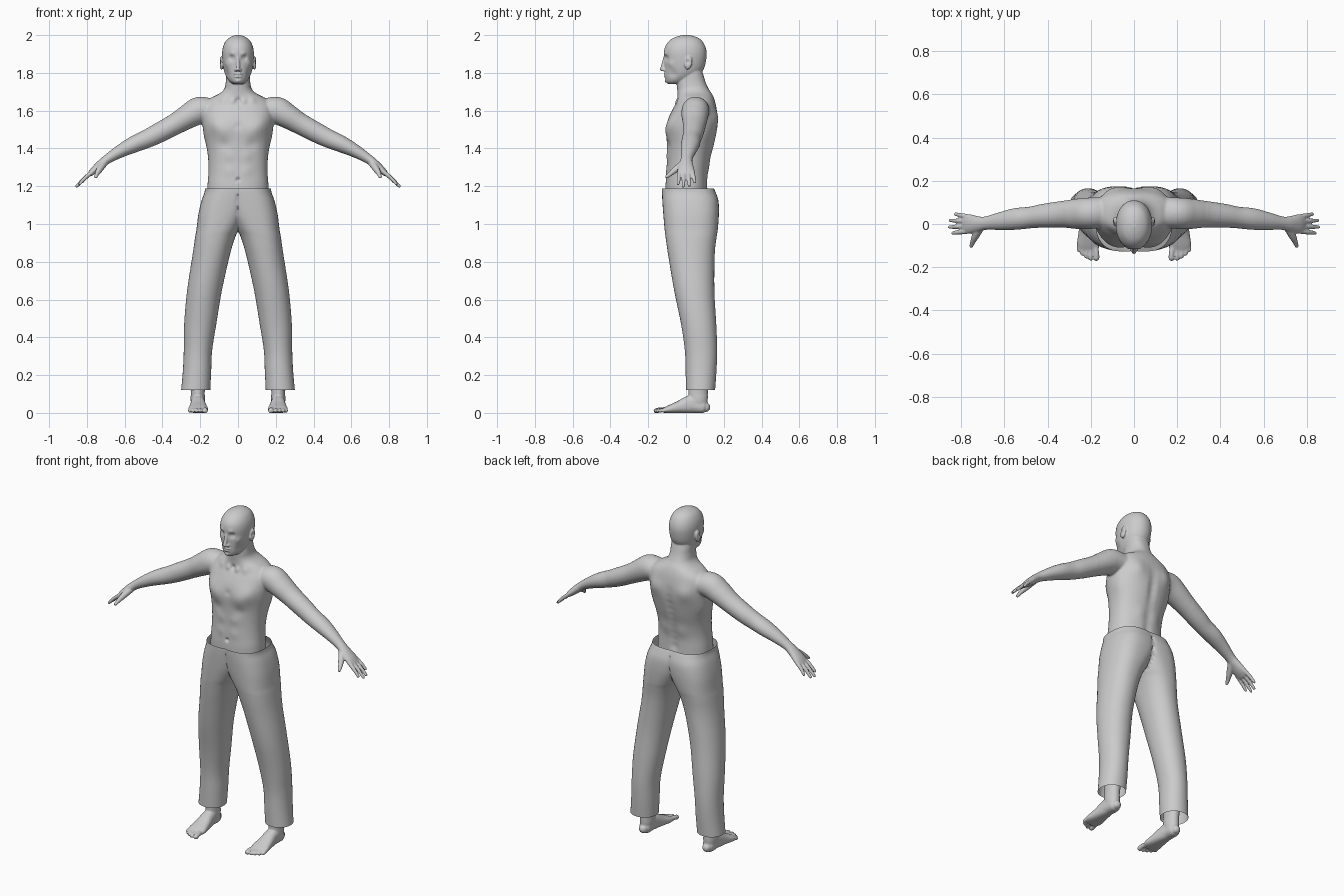
import bpy, bmesh, math
from mathutils import Vector, Matrix, kdtree

X, Y, Z = Vector((1, 0, 0)), Vector((0, 1, 0)), Vector((0, 0, 1))


def fine(rows, k=4):
    """Catmull-Rom interpolation between rows of numbers."""
    out = []
    for i in range(len(rows) - 1):
        a, b = rows[max(i - 1, 0)], rows[i]
        c, d = rows[i + 1], rows[min(i + 2, len(rows) - 1)]
        for j in range(k):
            t = j / k
            out.append([0.5 * (2*q + (r-p)*t + (2*p-5*q+4*r-s)*t*t + (3*q-p-3*r+s)*t**3)
                        for p, q, r, s in zip(a, b, c, d)])
    return out + [list(rows[-1])]


def ring(c, u, v, n=28, p=2.0):
    pts = []
    for i in range(n):
        a = 2 * math.pi * i / n
        co, si = math.cos(a), math.sin(a)
        pts.append(c + u * math.copysign(abs(co) ** (2/p), co) + v * math.copysign(abs(si) ** (2/p), si))
    return pts


def loft(bm, rings, caps=True):
    vs = [[bm.verts.new(p) for p in r] for r in rings]
    n = len(vs[0])
    for a, b in zip(vs, vs[1:]):
        for i in range(n):
            bm.faces.new((a[i], a[(i+1) % n], b[(i+1) % n], b[i]))
    if caps:
        bm.faces.new(vs[0][::-1])
        bm.faces.new(vs[-1])


def stack(bm, rows, p):
    """Horizontal rings: z, half width, front y, back y."""
    loft(bm, [ring(Vector((0, (f+b)/2, z)), X * w, Y * (b-f)/2, 36, p) for z, w, f, b in fine(rows)])


def limb(bm, rows, ref, s=1, k=4, p=2.0):
    """Tube through x, y, z, radius along ref, other radius; rounded end."""
    rows = fine(rows, k)
    pts = [Vector((r[0] * s, r[1], r[2])) for r in rows]
    rings = []
    for i, c in enumerate(pts):
        t = (pts[min(i+1, len(pts)-1)] - pts[max(i-1, 0)]).normalized()
        u = (ref - t * ref.dot(t)).normalized()
        v = t.cross(u)
        rings.append(ring(c, u * rows[i][3], v * rows[i][4], 24, p))
    ra, rb = rows[-1][3:5]
    for a in (0.5, 1.0, 1.35):
        rings.append(ring(c + t * min(ra, rb) * math.sin(a), u * ra * math.cos(a), v * rb * math.cos(a), 24, p))
    loft(bm, rings)


def ball(bm, c, r, tilt=0):
    m = Matrix.Translation(c) @ Matrix.Rotation(tilt, 4, 'X') @ Matrix.Diagonal((*r, 1))
    bmesh.ops.create_uvsphere(bm, u_segments=20, v_segments=12, radius=1, matrix=m)


def make(name, bm, voxel=0, smooth=3):
    bmesh.ops.recalc_face_normals(bm, faces=bm.faces)
    me = bpy.data.meshes.new(name)
    bm.to_mesh(me)
    bm.free()
    ob = bpy.data.objects.new(name, me)
    bpy.context.collection.objects.link(ob)
    bpy.context.view_layer.objects.active = ob
    if voxel:
        m = ob.modifiers.new("fuse", 'REMESH')
        m.mode, m.voxel_size = 'VOXEL', voxel
        bpy.ops.object.modifier_apply(modifier="fuse")
        m = ob.modifiers.new("soften", 'SMOOTH')
        m.factor, m.iterations = 0.5, smooth
        bpy.ops.object.modifier_apply(modifier="soften")
    ob.data.shade_smooth()
    return ob


def sculpt(bm, bumps):
    """Soft mirrored pushes: position, radius, displacement."""
    bm.verts.ensure_lookup_table()
    tree = kdtree.KDTree(len(bm.verts))
    for i, v in enumerate(bm.verts):
        tree.insert(v.co, i)
    tree.balance()
    for x, y, z, r, dx, dy, dz in bumps:
        for s in ((1, -1) if x else (1,)):
            for _, i, d in tree.find_range((x * s, y, z), 2.2 * r):
                bm.verts[i].co += Vector((dx * s, dy, dz)) * math.exp(-(d / r) ** 2)


# Torso and neck
bm = bmesh.new()
stack(bm, [(1.10, .163, -.108, .118), (1.20, .162, -.109, .115), (1.27, .157, -.104, .116),
           (1.34, .158, -.101, .128), (1.42, .168, -.101, .15), (1.50, .184, -.102, .166),
           (1.56, .19, -.092, .168), (1.61, .188, -.07, .162), (1.645, .17, -.05, .155),
           (1.672, .135, -.045, .146), (1.692, .096, -.045, .136), (1.715, .073, -.047, .12),
           (1.75, .065, -.048, .104), (1.79, .063, -.036, .092), (1.83, .06, -.03, .08)], 2.3)
# Head
stack(bm, [(1.741, .022, -.092, -.03), (1.752, .042, -.106, .015), (1.775, .06, -.111, .05),
           (1.80, .071, -.112, .08), (1.83, .078, -.113, .098), (1.87, .083, -.115, .107),
           (1.91, .084, -.117, .109), (1.945, .077, -.108, .1), (1.975, .06, -.083, .08),
           (1.992, .036, -.05, .05), (2.0, .012, -.016, .018)], 2.1)
# Nose, lips
limb(bm, [(0, -.108, 1.893, .008, .008), (0, -.116, 1.86, .009, .01), (0, -.124, 1.825, .012, .012)], X)
ball(bm, (0, -.127, 1.819), (.011, .012, .01))
ball(bm, (0, -.110, 1.794), (.024, .010, .006))
ball(bm, (0, -.109, 1.781), (.021, .010, .006))
for s in (1, -1):
    ball(bm, (.012 * s, -.117, 1.816), (.009, .011, .008))
    # Ear
    ball(bm, (.088 * s, .012, 1.853), (.010, .021, .036), -.2)
    # Arm and palm
    limb(bm, [(.12, .055, 1.602, .07, .055), (.20, .05, 1.602, .073, .073), (.26, .047, 1.572, .071, .066),
              (.33, .045, 1.53, .062, .057), (.42, .038, 1.482, .055, .053), (.48, .03, 1.452, .05, .049),
              (.55, .023, 1.422, .05, .044), (.62, .013, 1.387, .041, .035), (.685, .004, 1.348, .031, .026),
              (.72, 0, 1.321, .036, .024), (.76, 0, 1.286, .045, .02), (.782, .001, 1.266, .043, .014)], Y, s)
    # Fingers
    for y0, y1, x1, z1 in ((-.034, -.042, .838, 1.213), (-.011, -.014, .854, 1.2),
                           (.012, .017, .85, 1.203), (.034, .046, .826, 1.222)):
        limb(bm, [(.768, y0, 1.278, .0115, .0115), ((.775 + x1) / 2, (y0 + y1) / 2, (1.28 + z1) / 2, .0105, .0105),
                  (x1, y1, z1, .008, .008)], Y, s)
    # Thumb
    limb(bm, [(.71, -.012, 1.322, .02, .02), (.733, -.055, 1.288, .017, .017),
              (.745, -.08, 1.268, .0125, .0125), (.753, -.102, 1.25, .009, .009)], Z, s)
body = make("upper_body", bm, 0.0043)

# Anatomy details on the fused body
bm = bmesh.new()
bm.from_mesh(body.data)
joints = [v for v in bm.verts if abs(v.co.x) < .34 and v.co.z < 1.72]
for _ in range(14):
    bmesh.ops.smooth_vert(bm, verts=joints, factor=0.5, use_axis_x=True, use_axis_y=True, use_axis_z=True)
sculpt(bm, [(.085, -.095, 1.50, .055, 0, -.014, 0), (.13, -.07, 1.53, .045, 0, -.01, 0),
            (.075, -.10, 1.42, .03, 0, .005, 0), (0, -.105, 1.52, .018, 0, .004, 0),
            (.045, -.105, 1.36, .03, 0, -.004, 0), (.045, -.105, 1.28, .03, 0, -.004, 0),
            (0, -.11, 1.235, .010, 0, .013, 0), (.08, -.05, 1.655, .02, 0, -.007, .004),
            (.03, -.05, 1.65, .016, 0, -.008, 0), (0, -.05, 1.655, .014, 0, .01, 0),
            (.10, .15, 1.56, .05, 0, .012, 0), (.055, .13, 1.30, .04, 0, .006, 0),
            (.15, .06, 1.46, .05, .006, .004, 0)])
sculpt(bm, [(0, .12 + .04 * math.sin((z - 1.2) * 7), z, .025, 0, .0 - .008, 0)
            for z in (1.2, 1.24, 1.28, 1.32, 1.36, 1.4, 1.44, 1.48, 1.52, 1.56)])
# Face details
sculpt(bm, [(.034, -.107, 1.88, .015, 0, .015, 0), (.032, -.112, 1.9, .014, 0, -.005, 0),
            (.062, -.07, 1.795, .025, -.005, .004, 0), (.058, -.08, 1.848, .018, .003, -.003, 0),
            (0, -.118, 1.7875, .006, 0, .005, 0), (.012, -.115, 1.7875, .006, 0, .005, 0),
            (0, -.112, 1.77, .009, 0, .004, 0), (0, -.108, 1.756, .014, 0, -.005, 0),
            (.097, .008, 1.858, .011, -.008, 0, 0)])
sculpt(bm, [(.034, -.096, 1.879, .009, 0, -.006, 0)])
bm.to_mesh(body.data)
bm.free()

# Feet with ankles and toes
bm = bmesh.new()
for s in (1, -1):
    limb(bm, [(.214, .075, .27, .05, .055), (.213, .068, .16, .041, .052), (.213, .064, .11, .037, .052),
              (.213, .066, .07, .038, .05), (.213, .07, .04, .034, .045)], X, s)
    limb(bm, [(.213, -.02, .04, .04, .036), (.213, .04, .04, .036, .04), (.213, .09, .032, .034, .034),
              (.213, .103, .03, .026, .026)], X, s, p=2.3)
    limb(bm, [(.213, .05, .05, .036, .05), (.212, .01, .043, .039, .045), (.211, -.04, .03, .046, .032),
              (.211, -.09, .019, .053, .021), (.211, -.115, .014, .047, .014)], X, s, p=2.4)
    for x, y, r in ((.174, -.157, .0145), (.200, -.16, .0105), (.220, -.15, .0105), (.239, -.137, .0105), (.255, -.12, .01)):
        limb(bm, [(x * .8 + .042, -.09, .018, r, r), (x, y + .02, .016, r * .9, r * .9), (x, y, .011, r, r)], X, s)
feet = make("feet", bm, 0.0045, 4)
for v in feet.data.vertices:
    v.co.z = max(v.co.z, 0)

# Trousers: one leg lofted up to the waist, clamped at the centre and mirrored
bm = bmesh.new()
rows = [(.12, .224, .077, 0, .154), (.22, .217, .075, -.002, .161), (.33, .212, .075, -.006, .165),
        (.47, .20, .085, -.026, .16), (.65, .177, .092, -.063, .15), (.84, .141, .099, -.095, .152),
        (.93, .121, .106, -.108, .162), (.97, .107, .113, -.113, .168), (1.05, .08, .13, -.12, .174),
        (1.12, .06, .134, -.125, .172), (1.165, .048, .13, -.127, .158), (1.188, .042, .133, -.127, .148)]
rings = []
for z, cx, rx, f, b in fine(rows):
    p = 2.1 + .45 * min(1, max(0, (z - .8) / .25))
    r = ring(Vector((cx, (f+b)/2, z)), X * rx, Y * (b-f)/2, 44, p)
    rings.append([Vector((max(q.x, 0), q.y, q.z)) for q in r])
loft(bm, rings, caps=False)
flat = [f for f in bm.faces if all(v.co.x < 1e-5 for v in f.verts)]
bmesh.ops.recalc_face_normals(bm, faces=bm.faces)
bmesh.ops.delete(bm, geom=flat, context='FACES')
trousers = make("trousers", bm)
m = trousers.modifiers.new("mirror", 'MIRROR')
m.merge_threshold = 0.0005
